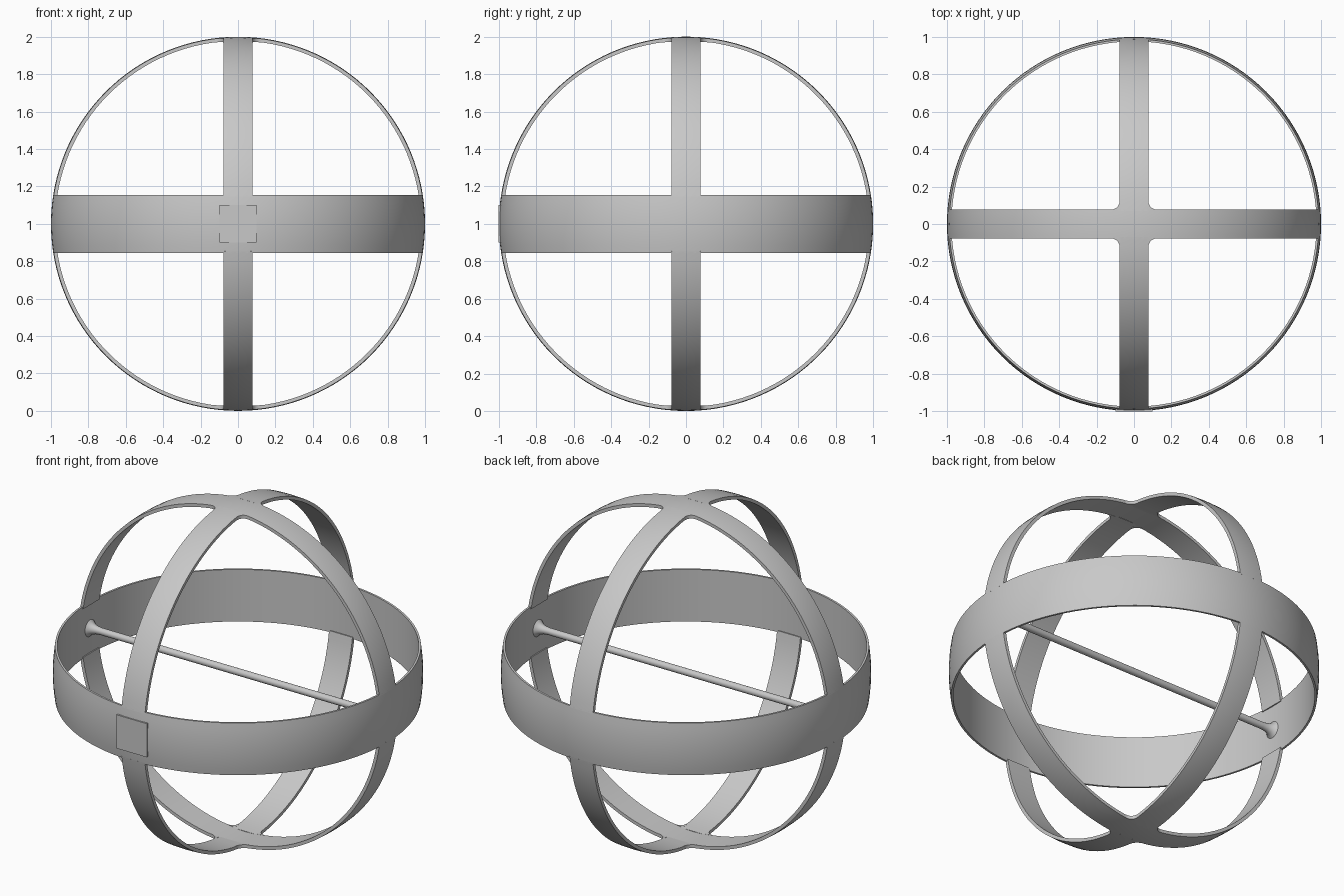
import bpy, bmesh, math
from mathutils import Matrix, Vector

if "Cube" in bpy.data.objects:
    bpy.data.objects.remove(bpy.data.objects["Cube"])

GREY = (0.58, 0.58, 0.58, 1)
mat = bpy.data.materials.new("plain grey")
mat.use_nodes = True
mat.diffuse_color = GREY
mat.node_tree.nodes["Principled BSDF"].inputs["Base Color"].default_value = GREY

R_OUT, R_IN = 1.0, 0.98      # spherical shell
RING, BAND = 0.077, 0.155    # half widths
FILLET = 0.045
LIFT = Matrix.Translation((0, 0, 1))
UPRIGHT = Matrix.Rotation(math.pi / 2, 4, 'X')
TURN = Matrix.Rotation(math.pi / 2, 4, 'Z')


def finish(name, bm, matrix=Matrix()):
    bmesh.ops.transform(bm, matrix=LIFT @ matrix, verts=bm.verts)
    bmesh.ops.recalc_face_normals(bm, faces=bm.faces)
    mesh = bpy.data.meshes.new(name)
    bm.to_mesh(mesh)
    bm.free()
    ob = bpy.data.objects.new(name, mesh)
    mesh.materials.append(mat)
    bpy.context.collection.objects.link(ob)
    bpy.ops.object.select_all(action='DESELECT')
    ob.select_set(True)
    bpy.context.view_layer.objects.active = ob
    bpy.ops.object.shade_smooth_by_angle(angle=math.radians(35))


def lathe(name, profile, start, end, matrix=Matrix()):
    """Spin a closed (radius, height) profile around z between two angles."""
    bm = bmesh.new()
    vs = [bm.verts.new((r, 0, h)) for r, h in profile]
    es = [bm.edges.new((v, vs[i - 1])) for i, v in enumerate(vs)]
    bmesh.ops.rotate(bm, verts=vs, matrix=Matrix.Rotation(start, 3, 'Z'))
    full = end - start > 2 * math.pi - 0.001
    steps = max(8, round((end - start) / math.tau * 128))
    bmesh.ops.spin(bm, geom=vs + es, axis=(0, 0, 1), cent=(0, 0, 0),
                   angle=end - start, steps=steps)
    bmesh.ops.remove_doubles(bm, verts=bm.verts, dist=0.0001)
    if not full:
        rim = [e for e in bm.edges if e.is_boundary]
        bmesh.ops.holes_fill(bm, edges=rim, sides=0)
    finish(name, bm, matrix)


def shell_profile(half, inner, steps=8):
    """Spherical outside, straight inside."""
    hs = [half * (2 * i / steps - 1) for i in range(steps + 1)]
    return [(math.sqrt(R_OUT ** 2 - h * h), h) for h in hs] + [(inner, half), (inner, -half)]


# Wide horizontal band
lathe("equator_band", shell_profile(BAND, 0.976), 0, math.tau)

# Upright hoops, split where they meet the band and each other
low = math.asin(BAND) - 0.008
gap = math.asin(RING) - 0.008
ring = shell_profile(RING, 0.978)
for half, base in (("upper", 0), ("lower", math.pi)):
    lathe(half + "_side_hoop", ring, base + low, base + math.pi - low, UPRIGHT)
    for k, (a, b) in enumerate(((low, math.pi / 2 - gap),
                                (math.pi / 2 + gap, math.pi - low))):
        lathe(f"{half}_front_back_hoop_{k + 1}", ring, base + a, base + b, TURN @ UPRIGHT)

# Rounded inside corners where the hoops cross
for pole in (1, -1):
    for sx in (1, -1):
        for sy in (1, -1):
            c = RING + FILLET
            inset = RING - 0.004
            pts = [(inset, inset), (c, inset)]
            for i in range(7):
                a = math.pi / 2 * i / 6
                pts.append((c - FILLET * math.sin(a), c - FILLET * math.cos(a)))
            pts.append((inset, c))
            bm = bmesh.new()
            layers = []
            for r in (R_OUT, R_IN):
                layers.append([bm.verts.new((sx * x, sy * y, pole * math.sqrt(r * r - x * x - y * y)))
                               for x, y in pts])
            top, bottom = layers
            # Fan from the inner corner keeps the concave outline clean
            for layer in layers:
                for i in range(1, len(pts) - 1):
                    bm.faces.new((layer[0], layer[i], layer[i + 1]))
            for i in range(len(pts)):
                bm.faces.new((top[i - 1], top[i], bottom[i], bottom[i - 1]))
            finish("crossing_fillet", bm)

# Thin axle with flared ends, running side to side
half_rod = [(0.02, 0), (0.02, 0.9), (0.023, 0.93), (0.03, 0.953), (0.041, 0.968), (0.056, 0.982)]
bm = bmesh.new()
outline = [(r, -h) for r, h in reversed(half_rod[1:])] + half_rod[1:]
vs = [bm.verts.new((r, 0, h)) for r, h in outline]
es = [bm.edges.new(pair) for pair in zip(vs, vs[1:])]
bmesh.ops.spin(bm, geom=vs + es, axis=(0, 0, 1), cent=(0, 0, 0), angle=math.tau, steps=24)
bmesh.ops.remove_doubles(bm, verts=bm.verts, dist=0.0001)
bmesh.ops.holes_fill(bm, edges=[e for e in bm.edges if e.is_boundary], sides=0)
finish("cross_axle", bm, Matrix.Rotation(math.pi / 2, 4, 'Y'))

# Flat square plate on the front of the band
bm = bmesh.new()
bmesh.ops.create_cube(bm, size=1)
bmesh.ops.scale(bm, vec=Vector((0.2, 0.022, 0.2)), verts=bm.verts)
finish("front_plate", bm, Matrix.Translation((0, -0.9905, 0)))
